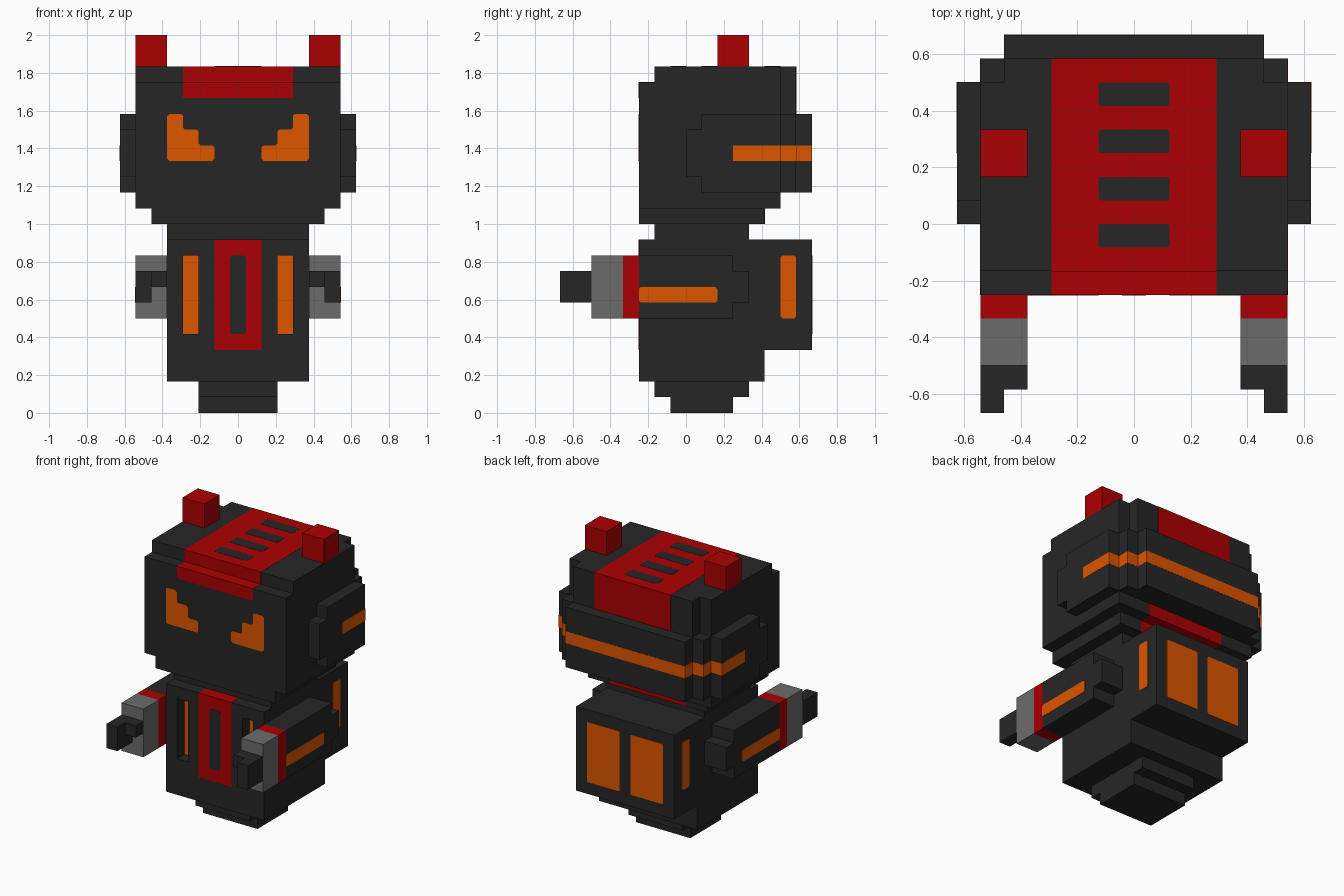
import bpy, bmesh
from mathutils import Vector

U = 1 / 12  # one block of the model
if "Cube" in bpy.data.objects:
    bpy.data.objects.remove(bpy.data.objects["Cube"])


def material(name, rgb):
    m = bpy.data.materials.new(name)
    m.use_nodes = True
    m.diffuse_color = (*rgb, 1)
    m.node_tree.nodes["Principled BSDF"].inputs["Base Color"].default_value = (*rgb, 1)
    return m


DARK = material("charcoal", (0.0195, 0.0195, 0.0195))
RED = material("deep red", (0.41, 0.0, 0.0005))
ORANGE = material("orange", (0.735, 0.092, 0.0))
GREY = material("mid grey", (0.148, 0.148, 0.148))


def place(axis, a, b, d):
    """Outline point (a, b) at depth d along the axis, in blocks."""
    p = {"X": (d, a, b), "Y": (a, d, b), "Z": (a, b, d)}[axis]
    return Vector(p) * U


def finish(name, bm, mat, mirror):
    bmesh.ops.recalc_face_normals(bm, faces=bm.faces)
    mesh = bpy.data.meshes.new(name)
    bm.to_mesh(mesh)
    bm.free()
    mesh.materials.append(mat)
    ob = bpy.data.objects.new(name, mesh)
    bpy.context.collection.objects.link(ob)
    if mirror:
        ob.modifiers.new("Mirror", "MIRROR").use_mirror_merge = False
    return ob


def prism(name, axis, outline, lo, hi, mat, mirror=False):
    """Extrude a closed outline along an axis."""
    bm = bmesh.new()
    face = bm.faces.new([bm.verts.new(place(axis, a, b, lo)) for a, b in outline])
    new = bmesh.ops.extrude_face_region(bm, geom=[face], use_keep_orig=True)["geom"]
    shift = place(axis, 0, 0, hi - lo)
    bmesh.ops.translate(bm, vec=shift, verts=[v for v in new if isinstance(v, bmesh.types.BMVert)])
    return finish(name, bm, mat, mirror)


def rect(a0, a1, b0, b1):
    return [(a0, b0), (a1, b0), (a1, b1), (a0, b1)]


def box(name, x, y, z, mat, mirror=False):
    return prism(name, "Z", rect(*x, *y), *z, mat, mirror)


def plate(name, axis, outline, depth, mat, mirror=False, cut=0.13):
    """Thin plate on a surface, with clipped corners."""
    pts = [Vector(p) for p in outline]
    clipped = []
    for i, p in enumerate(pts):
        for q in (pts[i - 1], pts[(i + 1) % len(pts)]):
            clipped.append(tuple(p + (q - p).normalized() * cut))
    return prism(name, axis, clipped, depth - 0.03, depth + 0.03, mat, mirror)


def ribbon(name, axis, path, lo, hi, mat):
    """Thin painted band that follows a stepped surface."""
    bm = bmesh.new()
    rows = [[bm.verts.new(place(axis, a, b, d)) for d in (lo, hi)] for a, b in path]
    for r, s in zip(rows, rows[1:]):
        bm.faces.new((r[0], r[1], s[1], s[0]))
    ob = finish(name, bm, mat, False)
    mod = ob.modifiers.new("Thickness", "SOLIDIFY")
    mod.thickness, mod.offset, mod.use_even_offset = 0.0024, 0, True
    return ob


# Head: wide core, side slabs and stepped ear pads
prism("head_core", "X", [(-3, 12), (5, 12), (5, 13), (6, 13), (6, 14), (8, 14), (8, 19), (7, 19),
                         (7, 22), (-2, 22), (-2, 21), (-3, 21)], -5.5, 5.5, DARK)
prism("head_side", "X", [(-3, 13), (6, 13), (6, 14), (7, 14), (7, 19), (6, 19), (6, 22),
                         (-2, 22), (-2, 21), (-3, 21)], 5.5, 6.5, DARK, True)
prism("ear_pad", "X", [(0, 15), (1, 15), (1, 14), (6, 14), (6, 19), (1, 19), (1, 18), (0, 18)],
      6.5, 7.5, DARK, True)
box("antenna", (4.5, 6.5), (2, 4), (22, 24), RED, True)

# Head markings
ribbon("head_stripe", "X", [(-3, 20), (-3, 21), (-2, 21), (-2, 22), (7, 22), (7, 19)], -3.5, 3.5, RED)
ribbon("nape_stripe", "X", [(6, 14), (6, 13), (5, 13), (5, 12)], -3.5, 3.5, RED)
half = [(7.5, 3), (7.5, 6), (6.5, 6), (6.5, 7), (5.5, 7), (5.5, 8)]
ribbon("head_band", "Z", half + [(-x, y) for x, y in reversed(half)], 16, 17, ORANGE)
for i in range(4):
    plate(f"crown_vent_{i + 1}", "Z", rect(-1.5, 1.5, 2 * i - 1, 2 * i), 22, DARK, cut=0.07)
plate("eye", "Y", [(1.5, 16), (4.5, 16), (4.5, 19), (3.5, 19), (3.5, 18), (2.5, 18),
                   (2.5, 17), (1.5, 17)], -3, ORANGE, True)

# Torso with backpack, neck and stepped base
body = prism("body", "X", [(-3, 2), (5, 2), (5, 4), (8, 4), (8, 11), (-3, 11)], -4.5, 4.5, DARK)
box("neck", (-4.5, 4.5), (-2, 4), (11, 12), DARK)
box("base_upper", (-2.5, 2.5), (-2, 4), (1, 2), DARK)
box("base_lower", (-2.5, 2.5), (-1, 3), (0, 1), DARK)

# Recessed chest slots with orange floors
for x in (-3, 3):
    cutter = box("slot_cutter", (x - 0.5, x + 0.5), (-4, -2), (5, 10), DARK)
    cutter.hide_render = True
    mod = body.modifiers.new("Slot", "BOOLEAN")
    mod.operation, mod.object, mod.solver = "DIFFERENCE", cutter, "EXACT"
    bpy.context.view_layer.objects.active = body
    bpy.ops.object.modifier_apply(modifier=mod.name)
    bpy.data.objects.remove(cutter)
plate("chest_light", "Y", rect(2.5, 3.5, 5, 10), -2, ORANGE, True, cut=0.01)

# Torso markings
ribbon("chest_stripe", "X", [(-2, 11), (-3, 11), (-3, 4)], -1.5, 1.5, RED)
plate("chest_vent", "Y", rect(-0.5, 0.5, 5, 10), -3, DARK)
plate("backpack_side_light", "X", rect(6, 7, 6, 10), 4.5, ORANGE, True)
plate("backpack_panel", "Y", rect(0.5, 3.5, 5, 10), 8, ORANGE, True, cut=0.07)

# Arms, cuffs, gloves and hooked hands
prism("arm", "X", [(-3, 6), (3, 6), (3, 7), (4, 7), (4, 9), (3, 9), (3, 10), (-3, 10)],
      4.5, 6.5, DARK, True)
plate("arm_light", "X", rect(-3, 2, 7, 8), 6.5, ORANGE, True)
box("cuff", (4.5, 6.5), (-4, -3), (6, 10), RED, True)
box("glove", (4.5, 6.5), (-6, -4), (6, 10), GREY, True)
box("finger", (5.5, 6.5), (-8, -6), (7, 9), DARK, True)
box("thumb", (4.5, 5.5), (-7, -6), (8, 9), DARK, True)
